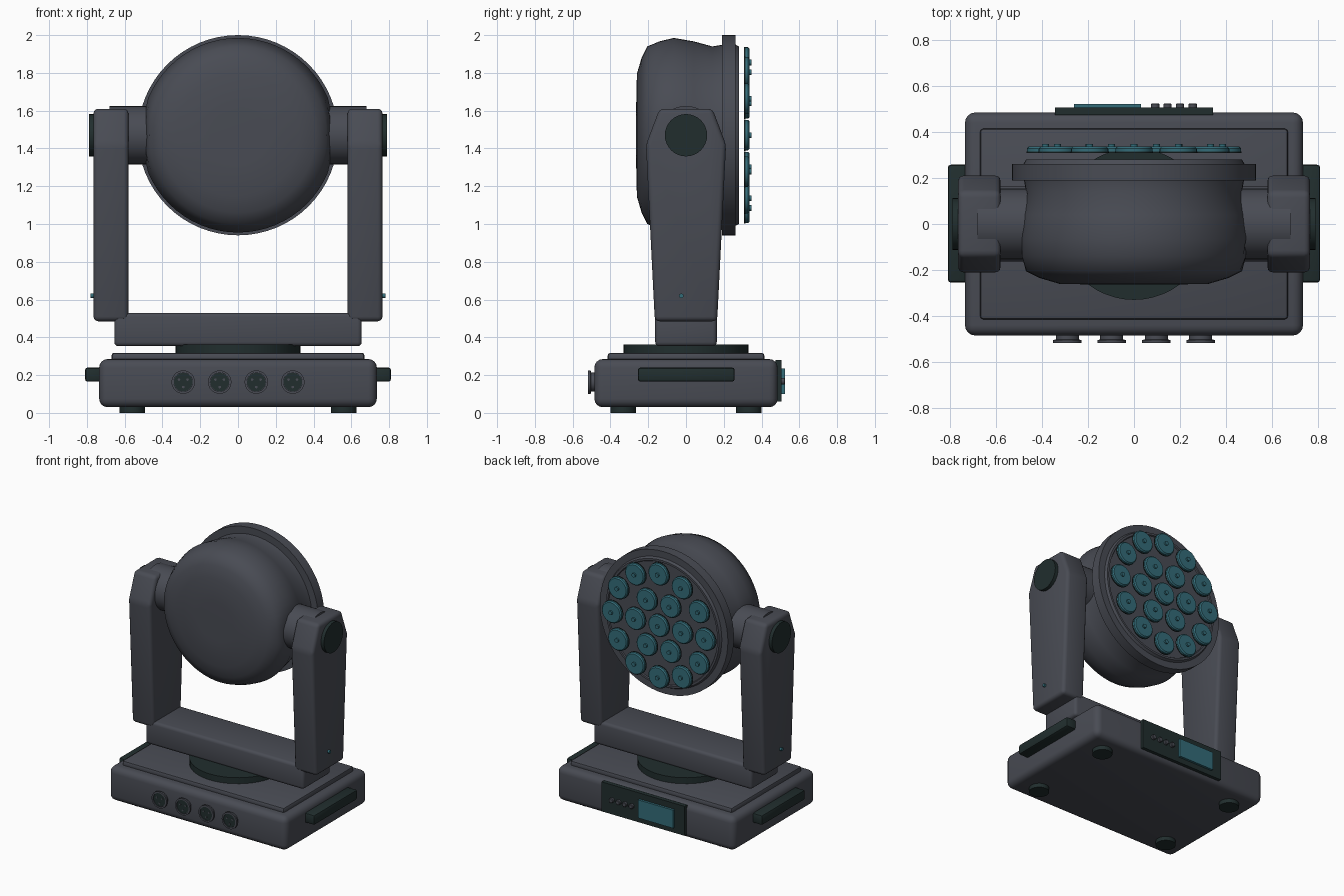
import bpy, bmesh, math
from mathutils import Matrix, Vector

if "Cube" in bpy.data.objects:
    bpy.data.objects.remove(bpy.data.objects["Cube"])


def material(name, rgb):
    m = bpy.data.materials.new(name)
    m.diffuse_color = (*rgb, 1)
    m.use_nodes = True
    m.node_tree.nodes["Principled BSDF"].inputs["Base Color"].default_value = m.diffuse_color
    return m


GREY = material("slate grey", (0.066, 0.071, 0.088))
DARK = material("dark green black", (0.015, 0.027, 0.027))
TEAL = material("teal glass", (0.033, 0.15, 0.19))
AXIS = {'X': Matrix.Rotation(math.pi / 2, 4, 'Y'),
        'Y': Matrix.Rotation(-math.pi / 2, 4, 'X'),
        'Z': Matrix.Identity(4)}


def finish(name, bm, mat, bevel=0.0, segments=3, angle=35):
    bmesh.ops.recalc_face_normals(bm, faces=bm.faces)
    me = bpy.data.meshes.new(name)
    bm.to_mesh(me)
    bm.free()
    me.materials.append(mat)
    ob = bpy.data.objects.new(name, me)
    bpy.context.collection.objects.link(ob)
    bpy.ops.object.select_all(action='DESELECT')
    ob.select_set(True)
    bpy.context.view_layer.objects.active = ob
    if bevel:
        mod = ob.modifiers.new("bevel", 'BEVEL')
        mod.width, mod.segments = bevel, segments
        mod.limit_method = 'ANGLE'
        mod.angle_limit = math.radians(20)
        bpy.ops.object.modifier_apply(modifier="bevel")
    bpy.ops.object.shade_smooth_by_angle(angle=math.radians(angle))
    return ob


def box(name, lo, hi, mat, bevel=0.0, segments=3):
    lo, hi = Vector(lo), Vector(hi)
    bm = bmesh.new()
    bmesh.ops.create_cube(bm, size=1)
    bmesh.ops.scale(bm, vec=hi - lo, verts=bm.verts)
    bmesh.ops.translate(bm, vec=(lo + hi) / 2, verts=bm.verts)
    return finish(name, bm, mat, bevel, segments)


def lathe(name, profile, at, axis, mat, steps=32, angle=35, clamp_x=None):
    """Turn a (radius, height) profile around an axis through the point at."""
    bm = bmesh.new()
    vs = [bm.verts.new((r, 0, h)) for r, h in profile]
    edges = [bm.edges.new(p) for p in zip(vs, vs[1:])]
    bmesh.ops.spin(bm, geom=vs + edges, cent=(0, 0, 0), axis=(0, 0, 1),
                   angle=2 * math.pi, steps=steps, use_merge=False)
    bmesh.ops.remove_doubles(bm, verts=bm.verts, dist=1e-5)
    bmesh.ops.transform(bm, matrix=Matrix.Translation(at) @ AXIS[axis], verts=bm.verts)
    if clamp_x:
        for v in bm.verts:
            v.co.x = max(-clamp_x, min(clamp_x, v.co.x))
    return finish(name, bm, mat, angle=angle)


def disc(name, r, h0, h1, at, axis, mat, chamfer=0.0, steps=32):
    c = chamfer
    pts = [(0, h0), (r, h0), (r, h1 - c)] + ([(r - c, h1)] if c else []) + [(0, h1)]
    return lathe(name, pts, at, axis, mat, steps)


# Base housing, raised lid and turntable
box("base_housing", (-0.735, -0.485, 0.03), (0.735, 0.485, 0.285), GREY, 0.045, 4)
box("base_lid", (-0.67, -0.415, 0.27), (0.67, 0.415, 0.318), GREY, 0.015, 2)
disc("turntable", 0.33, 0.31, 0.363, (0, 0, 0), 'Z', DARK, steps=48)

# Feet and carry handles
for sx in (-1, 1):
    for sy in (-1, 1):
        disc("foot", 0.068, 0, 0.04, (sx * 0.56, sy * 0.333, 0), 'Z', DARK)
    x = sorted((sx * 0.72, sx * 0.81))
    box("side_handle", (x[0], -0.255, 0.165), (x[1], 0.258, 0.24), DARK, 0.014, 2)

# Round sockets along the front
for x in (-0.29, -0.097, 0.097, 0.29):
    lathe("socket_shell", [(0, 0.03), (0.05, 0.03), (0.05, -0.02), (0.062, -0.023),
                           (0.062, -0.036), (0.05, -0.036), (0.05, -0.026), (0, -0.026)],
          (x, -0.482, 0.163), 'Y', GREY)
    disc("socket_insert", 0.049, -0.032, -0.02, (x, -0.482, 0.163), 'Y', DARK)
    for a in (0, 120, 240):
        t = math.radians(a - 90)
        disc("socket_pin", 0.007, -0.035, -0.03,
             (x + 0.026 * math.cos(t), -0.482, 0.163 + 0.026 * math.sin(t)), 'Y', GREY, steps=10)

# Control panel on the back
box("control_panel", (-0.343, 0.475, 0.06), (0.343, 0.506, 0.28), DARK)
box("display", (-0.26, 0.5, 0.1), (0.03, 0.523, 0.236), TEAL)
for x in (0.092, 0.146, 0.2, 0.256):
    disc("panel_button", 0.018, 0.5, 0.525, (x, 0, 0.168), 'Y', GREY, 0.004, 16)

# Yoke crossbar and arms
box("yoke_crossbar", (-0.655, -0.163, 0.353), (0.655, 0.163, 0.53), GREY, 0.022)
ARM = [(-0.165, 0.485), (0.165, 0.485), (0.212, 1.42), (0.14, 1.61), (-0.14, 1.61), (-0.212, 1.42)]
for s in (-1, 1):
    bm = bmesh.new()
    face = bm.faces.new([bm.verts.new((s * 0.58, y, z)) for y, z in ARM])
    ext = bmesh.ops.extrude_face_region(bm, geom=[face])
    bmesh.ops.translate(bm, vec=(s * 0.185, 0, 0),
                        verts=[g for g in ext['geom'] if isinstance(g, bmesh.types.BMVert)])
    finish("yoke_arm", bm, GREY, 0.025)
    # Pivot hub, outer cap and status lamp
    h0, h1 = sorted((s * 0.42, s * 0.68))
    disc("tilt_hub", 0.155, h0, h1, (0, 0, 1.47), 'X', GREY)
    h0, h1 = sorted((s * 0.75, s * 0.79))
    disc("pivot_cap", 0.112, h0, h1, (0, 0, 1.47), 'X', DARK)
    h0, h1 = sorted((s * 0.75, s * 0.78))
    disc("status_lamp", 0.012, h0, h1, (0, -0.025, 0.62), 'X', TEAL, steps=12)

# Lamp head: rounded shell, flattened beside the hubs, and front bezel
C = (0, 0, 1.47)
lathe("head_shell", [(0, -0.264), (0.15, -0.264), (0.325, -0.26), (0.41, -0.235), (0.47, -0.205),
                     (0.497, -0.14), (0.515, -0.065), (0.497, 0.04), (0.47, 0.14),
                     (0.48, 0.2), (0, 0.2)], C, 'Y', GREY, 64, 50, clamp_x=0.487)
lathe("head_bezel", [(0, 0.19), (0.53, 0.19), (0.53, 0.262), (0.48, 0.262), (0.47, 0.28),
                     (0.455, 0.28), (0.45, 0.272), (0, 0.272)], C, 'Y', GREY, 64)

# Lenses: one in the middle, a ring of six and a ring of twelve
for count, radius, start in ((1, 0, 0), (6, 0.195, 30), (12, 0.385, 0)):
    for i in range(count):
        t = math.radians(start + i * 360 / count)
        p = (radius * math.sin(t), 0, 1.47 + radius * math.cos(t))
        disc("lens_rim", 0.083, 0.308, 0.316, p, 'Y', DARK, steps=28)
        disc("lens", 0.081, 0.314, 0.336, p, 'Y', TEAL, 0.008, 28)
        disc("lens_tip", 0.015, 0.334, 0.348, p, 'Y', TEAL, steps=12)
